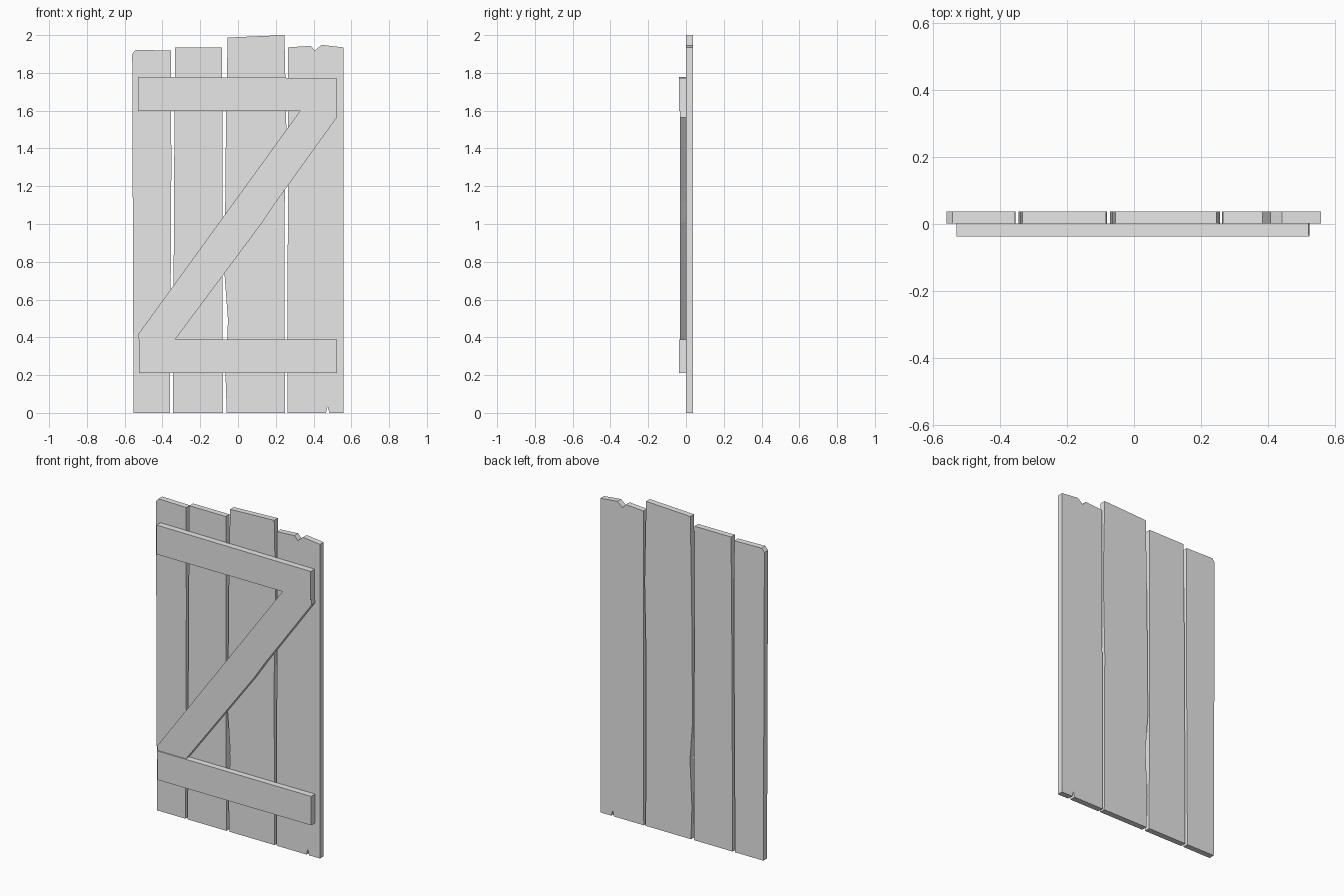
import bpy
import bmesh

cube = bpy.data.objects.get("Cube")
if cube:
    bpy.data.objects.remove(cube, do_unlink=True)

wood = bpy.data.materials.new("plain_grey")
wood.use_nodes = True
grey = (0.8, 0.8, 0.8, 1)
wood.diffuse_color = grey
wood.node_tree.nodes["Principled BSDF"].inputs["Base Color"].default_value = grey

BACK, JOIN = 0.037, 0.001


def board(name, outline, front, back):
    """Extrude an (x, z) outline from the front depth to the back depth."""
    bm = bmesh.new()
    face = bm.faces.new([bm.verts.new((x, front, z)) for x, z in outline])
    result = bmesh.ops.extrude_face_region(bm, geom=[face])
    moved = [v for v in result["geom"] if isinstance(v, bmesh.types.BMVert)]
    bmesh.ops.translate(bm, verts=moved, vec=(0, back - front, 0))
    bmesh.ops.recalc_face_normals(bm, faces=bm.faces)
    mesh = bpy.data.meshes.new(name)
    bm.to_mesh(mesh)
    bm.free()
    mesh.materials.append(wood)
    obj = bpy.data.objects.new(name, mesh)
    bpy.context.collection.objects.link(obj)
    return obj


# Upright planks with worn edges and chipped ends
planks = {
    "right_outer_plank": [(-0.553, 0), (-0.36, 0), (-0.353, 1.3), (-0.355, 1.918),
                          (-0.542, 1.922), (-0.56, 1.9)],
    "right_inner_plank": [(-0.344, 0), (-0.08, 0), (-0.084, 1.935), (-0.333, 1.935),
                          (-0.338, 1.3)],
    "left_inner_plank": [(-0.06, 0), (0.249, 0), (0.245, 1.0), (0.256, 1.5), (0.246, 2.0),
                         (-0.055, 1.987), (-0.064, 1.5), (-0.071, 0.73), (-0.053, 0.49),
                         (-0.066, 0.2)],
    "left_outer_plank": [(0.262, 0), (0.466, 0), (0.474, 0.035), (0.484, 0), (0.558, 0),
                         (0.558, 1.935), (0.442, 1.948), (0.407, 1.918), (0.384, 1.943),
                         (0.265, 1.935)],
}
for name, outline in planks.items():
    board(name, outline, JOIN, BACK)

# Cross rails on the front
board("top_rail", [(-0.529, 1.598), (0.521, 1.598), (0.521, 1.773), (0.1, 1.775),
                   (-0.529, 1.778)], -BACK, JOIN)
board("bottom_rail", [(-0.523, 0.21), (0.524, 0.21), (0.524, 0.388), (-0.525, 0.388)],
      -BACK, JOIN)

# Diagonal brace, slightly thinner than the rails
board("diagonal_brace", [(-0.525, 0.388), (-0.333, 0.388), (0.13, 1.01), (0.204, 1.12),
                         (0.524, 1.565), (0.521, 1.598), (0.328, 1.598), (-0.529, 0.415)],
      -0.031, JOIN)
